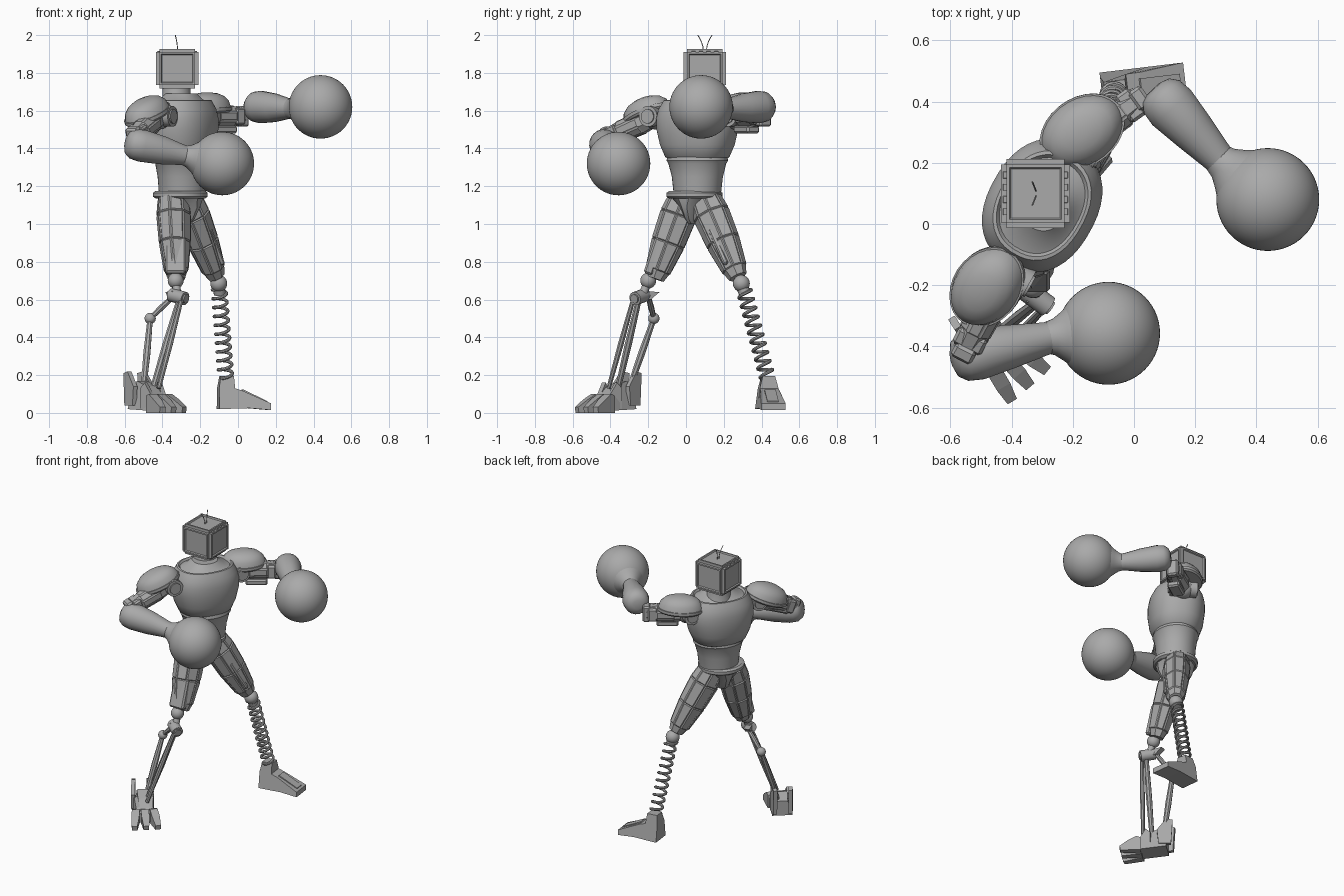
import bpy, bmesh, math
from mathutils import Vector, Matrix

if "Cube" in bpy.data.objects:
    bpy.data.objects.remove(bpy.data.objects["Cube"])

grey = bpy.data.materials.new("plain_grey")
grey.use_nodes = True
grey.diffuse_color = (0.4, 0.4, 0.4, 1)
grey.node_tree.nodes["Principled BSDF"].inputs["Base Color"].default_value = (0.4, 0.4, 0.4, 1)
smooth_parts = []


def make(name, bm, smooth=True):
    bmesh.ops.recalc_face_normals(bm, faces=bm.faces)
    mesh = bpy.data.meshes.new(name)
    bm.to_mesh(mesh)
    bm.free()
    mesh.materials.append(grey)
    obj = bpy.data.objects.new(name, mesh)
    bpy.context.collection.objects.link(obj)
    if smooth:
        smooth_parts.append(obj)
    return obj


def loft(name, a, b, rings, sides=24, hint=(0, 0, 1), power=1.0, smooth=True, panels=0):
    """Elliptical rings (t, r1, r2) strung along the line a-b."""
    a, b = Vector(a), Vector(b)
    z = (b - a).normalized()
    x = Vector(hint)
    x = (x - z * x.dot(z)).normalized()
    y = z.cross(x)
    bm = bmesh.new()
    rows = []
    for t, r1, r2 in rings:
        row = []
        for i in range(sides):
            ang = math.tau * (i + 0.5) / sides
            c, s = math.cos(ang), math.sin(ang)
            c = math.copysign(abs(c) ** power, c)
            s = math.copysign(abs(s) ** power, s)
            row.append(bm.verts.new(a + (b - a) * t + x * r1 * c + y * r2 * s))
        rows.append(row)
    skin = []
    for lo, hi in zip(rows, rows[1:]):
        for i in range(sides):
            j = (i + 1) % sides
            skin.append(bm.faces.new((lo[i], lo[j], hi[j], hi[i])))
    bm.faces.new(rows[0][::-1])
    bm.faces.new(rows[-1])
    if panels:
        bmesh.ops.recalc_face_normals(bm, faces=bm.faces)
        chosen = [f for f in skin if f.calc_area() > 0.004]
        bmesh.ops.inset_individual(bm, faces=chosen, thickness=0.008, depth=panels)
    return make(name, bm, smooth)


def rod(name, a, b, r, sides=12):
    return loft(name, a, b, [(0, r, r), (1, r, r)], sides, (0.3, 0.5, 0.8))


def ball(name, loc, r, seg=24):
    bm = bmesh.new()
    bmesh.ops.create_uvsphere(bm, u_segments=seg, v_segments=seg // 2, radius=r,
                              matrix=Matrix.Translation(loc))
    return make(name, bm)


def box(name, loc, size, direction=(1, 0, 0), bevel=0.01):
    bm = bmesh.new()
    bmesh.ops.create_cube(bm, size=1)
    bmesh.ops.scale(bm, vec=size, verts=bm.verts)
    bmesh.ops.bevel(bm, geom=bm.edges[:], offset=bevel, segments=1, affect='EDGES')
    rot = Vector(direction).to_track_quat('X', 'Z').to_matrix().to_4x4()
    bm.transform(Matrix.Translation(loc) @ rot)
    return make(name, bm, False)


def prism(name, origin, yaw, outline, width):
    """Side outline (x forward, z up) given a width that may vary."""
    bm = bmesh.new()
    sides = [[bm.verts.new((x, s * width(x, z) / 2, z)) for x, z in outline] for s in (-1, 1)]
    n = len(outline)
    for i in range(n):
        j = (i + 1) % n
        bm.faces.new((sides[0][i], sides[0][j], sides[1][j], sides[1][i]))
    bm.faces.new(sides[0])
    bm.faces.new(sides[1][::-1])
    bm.transform(Matrix.Translation(origin) @ Matrix.Rotation(yaw, 4, 'Z'))
    return make(name, bm, False)


def wire(name, points, r):
    cu = bpy.data.curves.new(name + "_path", 'CURVE')
    cu.dimensions = '3D'
    cu.bevel_depth, cu.bevel_resolution, cu.use_fill_caps = r, 2, True
    sp = cu.splines.new('POLY')
    sp.points.add(len(points) - 1)
    for p, co in zip(sp.points, points):
        p.co = (*co, 1)
    tmp = bpy.data.objects.new(name + "_tmp", cu)
    bm = bmesh.new()
    bm.from_mesh(bpy.data.meshes.new_from_object(tmp))
    bpy.data.objects.remove(tmp)
    return make(name, bm)


# Torso, twisted toward the model's left
ACROSS = (0.49, 0.87, 0)


def upright(name, x, y, rings, sides=40, power=1.0):
    return loft(name, (x, y, 0), (x, y, 1), rings, sides, ACROSS, power)


upright("chest", -0.30, 0.06, [
    (1.34, .15, .125), (1.355, .172, .145), (1.42, .2, .168), (1.5, .22, .178),
    (1.56, .222, .178), (1.61, .208, .168), (1.64, .19, .152), (1.655, .182, .145),
    (1.657, .17, .135), (1.645, .16, .126), (1.66, .12, .105), (1.69, .08, .08)], 40, 0.88)
upright("neck", -0.325, 0.1, [(1.62, .1, .09), (1.66, .078, .075), (1.75, .073, .073)], 24)
upright("waist", -0.295, 0.06, [(1.15, .125, .122), (1.25, .138, .128), (1.32, .158, .138),
                                (1.335, .168, .146), (1.36, .165, .14)])
upright("belt", -0.305, 0.045, [(1.135, .135, .13), (1.145, .15, .143), (1.165, .15, .143),
                                (1.175, .135, .13)])
upright("pelvis", -0.305, 0.045, [(1.0, .028, .05), (1.03, .04, .085), (1.09, .06, .115),
                                  (1.14, .125, .125)], 12)

# Head: chamfered case with a framed panel on each face
bm = bmesh.new()
bmesh.ops.create_cube(bm, size=0.225)
bmesh.ops.scale(bm, vec=(1, 1, 0.93), verts=bm.verts)
bmesh.ops.bevel(bm, geom=bm.edges[:], offset=0.018, segments=2, affect='EDGES')
big = [f for f in bm.faces if f.calc_area() > 0.02]
bmesh.ops.inset_individual(bm, faces=big, thickness=0.014, depth=0)
bmesh.ops.inset_individual(bm, faces=big, thickness=0.006, depth=-0.008)
bm.transform(Matrix.Translation((-0.322, 0.1, 1.823)))
make("head", bm, False)
for i in range(4):
    for s in (-1, 1):
        box("head_vent", (-0.322 + s * 0.1, 0.04 + i * 0.04, 1.912), (0.012, 0.022, 0.006), bevel=0.001)
for s in (-1, 1):
    wire("antenna", [(-0.32 - 0.012 * t * t, 0.1 + s * (0.008 + 0.03 * t * t), 1.915 + 0.085 * t)
                     for t in (0, 0.3, 0.6, 0.8, 1)], 0.0025)


# Arms
def shoulder_pad(name, loc, axis, up):
    loc = Vector(loc)
    rings = [(z, .15 * k, .112 * k) for z, k in (
        (-.04, .93), (-.03, 1), (-.012, 1), (-.012, .95), (.02, .88), (.045, .7), (.06, .45), (.066, .15))]
    loft(name, loc, loc + Vector(up).normalized(), rings, 28, axis)


def arm(side, shoulder, elbow, fore_start, wrist, glove, joint_axis):
    sh, el, fs, wr, gl = map(Vector, (shoulder, elbow, fore_start, wrist, glove))
    ax = Vector(joint_axis).normalized()
    ball(side + "_shoulder_ball", sh, 0.07)
    rod(side + "_shoulder_disc", sh - ax * 0.085, sh + ax * 0.085, 0.055, 24)
    rod(side + "_shoulder_cap", sh - ax * 0.093, sh + ax * 0.093, 0.038, 24)
    loft(side + "_upper_arm", sh, el, [(0, .05, .05), (.3, .062, .06), (.75, .058, .055), (1, .045, .045)],
         8, smooth=False, panels=0.004)
    d = el - sh
    box(side + "_elbow_block", sh + d * 0.85, (0.06, 0.105, 0.09), d)
    box(side + "_elbow_hinge", el, (0.05, 0.075, 0.11), d)
    loft(side + "_forearm", fs, wr, [(-.22, .03, .03), (-.18, .06, .06), (-.08, .08, .08), (.1, .086, .086),
                                     (.5, .076, .072), (.88, .056, .056), (1, .052, .052)], 20)
    loft(side + "_cuff", wr, gl, [(-.08, .052, .052), (.05, .06, .06), (.2, .08, .08), (.45, .12, .12)], 28)
    ball(side + "_glove", gl, 0.168, 56)


arm("right", (-.42, -.16, 1.57), (-.55, -.41, 1.46), (-.535, -.43, 1.42), (-.27, -.37, 1.36),
    (-.083, -.357, 1.32), (.87, -.49, 0))
arm("left", (-.19, .26, 1.57), (.02, .41, 1.57), (.105, .4, 1.62), (.285, .205, 1.61),
    (.437, .08, 1.62), (.87, -.49, 0))
shoulder_pad("right_shoulder_pad", (-.485, -.21, 1.6), (-.5, -.65, -.42), (-.28, -.25, .93))
shoulder_pad("left_shoulder_pad", (-.17, .3, 1.63), (.8, .55, .05), (-.02, -.05, 1))
box("left_arm_plate", (-.08, .32, 1.5), (.14, .08, .04), (.8, .55, 0))
box("right_arm_plate", (-.5, -.3, 1.47), (.14, .08, .04), (-.45, -.8, -.35))

# Thighs: faceted with raised panels
thigh = [(0, .085, .075), (.2, .098, .085), (.55, .09, .078), (.9, .066, .06), (1, .05, .045)]
loft("right_thigh", (-.345, -.01, 1.13), (-.325, -.165, .71), thigh, 8, ACROSS, smooth=False, panels=.006)
loft("left_thigh", (-.27, .1, 1.13), (-.115, .275, .72), thigh, 8, ACROSS, smooth=False, panels=.006)
box("right_thigh_guard", (-.33, -.17, .83), (.2, .11, .05), (.0, -.3, -.9))
box("left_thigh_guard", (-.14, .19, .88), (.22, .09, .03), (.34, .4, -.9))
ball("right_knee_ball", (-.33, -.2, .7), 0.042)
ball("left_knee_ball", (-.102, .293, .685), 0.045)

# Left shin: coil spring and wedge foot
top, low = Vector((-.1, .305, .66)), Vector((-.065, .43, .19))
axis = (low - top).normalized()
u = axis.orthogonal().normalized()
v = axis.cross(u)
turns, steps = 10, 20
coil = []
for i in range(turns * steps + 1):
    ang = math.tau * i / steps
    coil.append(top.lerp(low, i / (turns * steps)) + (u * math.cos(ang) + v * math.sin(ang)) * 0.037)
wire("left_shin_spring", coil, 0.009)
rod("spring_socket", (-.101, .298, .665), (-.097, .312, .63), 0.032)
prism("left_foot", (-.105, .43, 0), 0.12,
      [(0, .02), (.16, .025), (.275, .015), (.275, .05), (.13, .115), (.085, .13), (.08, .195),
       (.01, .195), (0, .13)],
      lambda x, z: 0.13 if z < 0.06 else 0.1 if z < 0.14 else 0.065)
prism("left_foot_panel", (-.105, .43, .006), 0.12, [(.12, .1), (.26, .04), (.26, .056), (.13, .118)],
      lambda x, z: 0.06)

# Right shin: hinge, struts and rear linkage
rod("right_knee_link", (-.33, -.2, .7), (-.32, -.235, .61), 0.022)
rod("right_knee_hinge", (-.355, -.215, .625), (-.28, -.27, .605), 0.036, 16)
rod("right_knee_hinge_cap", (-.362, -.21, .627), (-.273, -.275, .603), 0.024, 16)
prism("right_knee_fin", (-.33, -.25, 0), 1.9, [(0, .6), (.06, .6), (.11, .64), (0, .645)],
      lambda x, z: 0.04)
ball("rear_link_joint", (-.465, -.17, .5), 0.03, 16)


def strut(name, a, b, r1, r2):
    loft(name, a, b, [(0, r1, r1), (.5, r2, r2), (1, r1, r1)], 8, (.6, -.7, 0), smooth=False)


strut("main_strut", (-.31, -.25, .6), (-.45, -.36, .13), .016, .02)
strut("front_strut", (-.3, -.28, .6), (-.42, -.41, .13), .012, .016)
strut("rear_upper_strut", (-.34, -.2, .62), (-.465, -.17, .5), .013, .016)
strut("rear_lower_strut", (-.465, -.17, .5), (-.5, -.3, .13), .015, .02)

# Right foot: wedge body, heel fins and three splayed toes
yaw = math.atan2(-.75, .65)
fwd = Vector((.65, -.75, 0)).normalized()
side = Vector((.75, .65, 0)).normalized()
heel = Vector((-.535, -.305, 0))
prism("right_foot_body", heel, yaw,
      [(0, .02), (.2, .01), (.2, .075), (.12, .14), (.04, .17), (0, .12)],
      lambda x, z: 0.13 if z < 0.1 else 0.07)
for s in (-1, 1):
    prism("heel_fin", heel + side * s * 0.05 - fwd * 0.02, yaw + 0.15 * s,
          [(-.01, .04), (.07, .04), (.08, .14), (.02, .22), (-.02, .21)], lambda x, z: 0.025)
    prism("instep_plate", heel + side * s * 0.055 + fwd * 0.1, yaw - 0.2 * s,
          [(0, .02), (.08, .02), (.07, .1), (.03, .16), (0, .13)], lambda x, z: 0.025)
for s in (-1, 0, 1):
    prism("toe", heel + fwd * 0.165 + side * s * 0.052, yaw + 0.18 * s,
          [(0, 0), (.13, 0), (.135, .03), (.08, .07), (.03, .1), (0, .09)],
          lambda x, z: 0.05 if x < 0.1 else 0.035)

# Smooth the rounded parts, keeping sharp edges
bpy.ops.object.select_all(action='DESELECT')
for obj in smooth_parts:
    obj.select_set(True)
bpy.context.view_layer.objects.active = smooth_parts[0]
bpy.ops.object.shade_smooth_by_angle(angle=math.radians(35))
